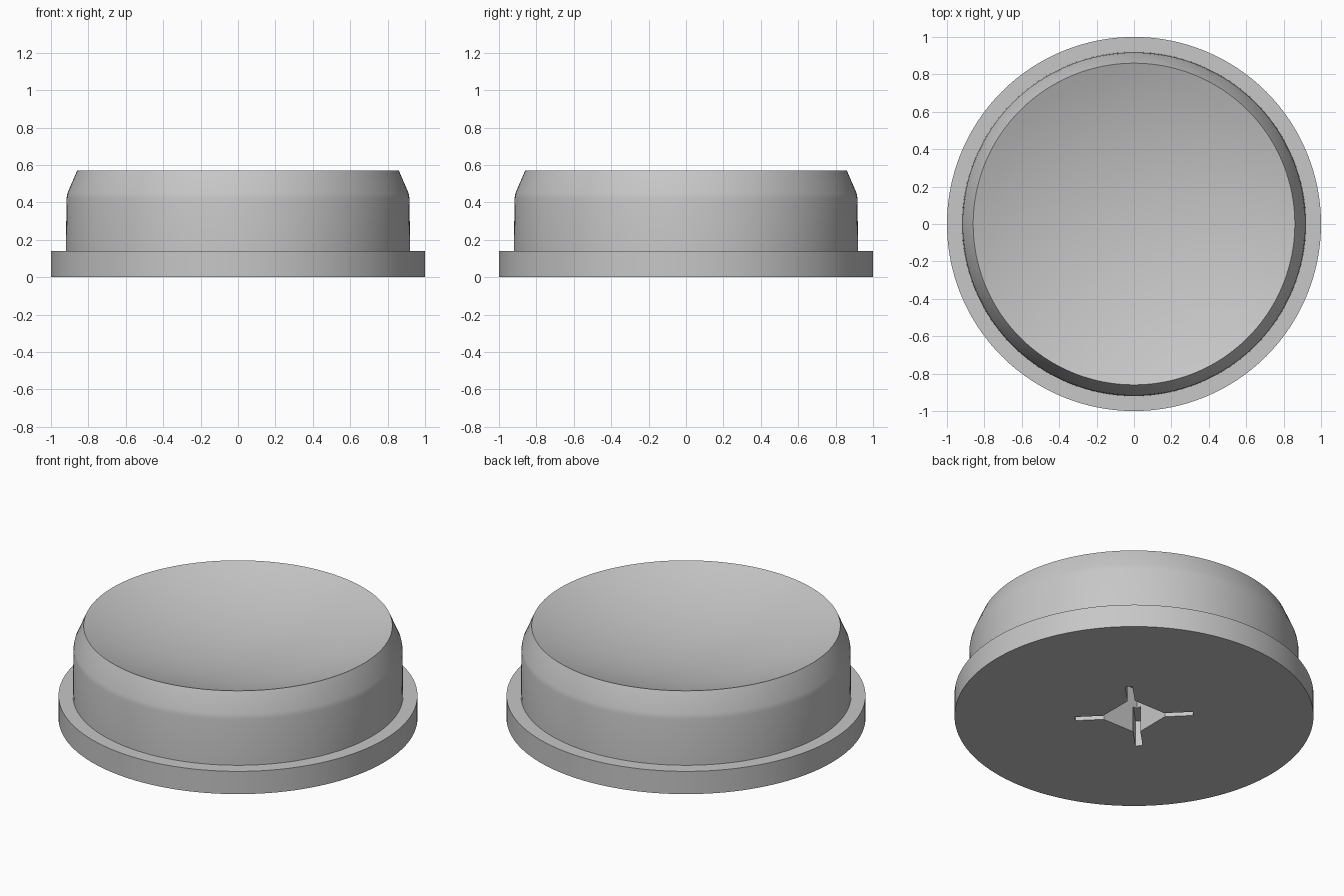
import bpy, bmesh, math
from mathutils import Matrix

if "Cube" in bpy.data.objects:
    bpy.data.objects.remove(bpy.data.objects["Cube"])

grey = bpy.data.materials.new("plain grey")
grey.use_nodes = True
grey.diffuse_color = (0.57, 0.57, 0.57, 1)
grey.node_tree.nodes["Principled BSDF"].inputs["Base Color"].default_value = grey.diffuse_color

RIM, TOP, DISH = 0.86, 0.57, 0.16


def finish(name, bm):
    mesh = bpy.data.meshes.new(name)
    bmesh.ops.recalc_face_normals(bm, faces=bm.faces)
    bm.to_mesh(mesh)
    bm.free()
    mesh.materials.append(grey)
    obj = bpy.data.objects.new(name, mesh)
    bpy.context.collection.objects.link(obj)
    return obj


def lathe(name, profile, segments=128):
    bm = bmesh.new()
    verts = [bm.verts.new((r, 0, z)) for r, z in profile]
    edges = [bm.edges.new(pair) for pair in zip(verts, verts[1:])]
    bmesh.ops.spin(bm, geom=verts + edges, cent=(0, 0, 0), axis=(0, 0, 1),
                   angle=math.tau, steps=segments)
    bmesh.ops.remove_doubles(bm, verts=bm.verts, dist=0.0005)
    return finish(name, bm)


def box_cutter(name, length, width, depth, angle):
    # Box rising from just below the underside to the given depth
    bm = bmesh.new()
    bmesh.ops.create_cube(bm, size=1)
    bm.transform(Matrix.Rotation(angle, 4, "Z")
                 @ Matrix.Translation((0, 0, (depth - 0.1) / 2))
                 @ Matrix.Diagonal((length, width, depth + 0.1, 1)))
    obj = finish(name, bm)
    obj.hide_render = True
    return obj


# Flange, wall, chamfer and dished top as one turned body
bowl = (RIM ** 2 + DISH ** 2) / (2 * DISH)
sweep = math.asin(RIM / bowl)
dish = [(bowl * math.sin(sweep * i / 12),
         TOP - DISH + bowl * (1 - math.cos(sweep * i / 12))) for i in range(12, -1, -1)]
body = lathe("button_body", [(0, 0), (1, 0), (1, 0.14), (0.92, 0.14),
                             (0.917, 0.42), (0.912, 0.45)] + dish)

# Square socket with a diagonal cross of slots in the underside
cutters = [box_cutter("socket_cutter", 0.27, 0.27, 0.28, 0),
           box_cutter("slot_cutter_a", 0.66, 0.04, 0.16, math.pi / 4),
           box_cutter("slot_cutter_b", 0.66, 0.04, 0.16, -math.pi / 4)]
bpy.ops.object.select_all(action="DESELECT")
bpy.context.view_layer.objects.active = body
body.select_set(True)
for cutter in cutters:
    cut = body.modifiers.new("cut", "BOOLEAN")
    cut.operation = "DIFFERENCE"
    cut.solver = "EXACT"
    cut.object = cutter
    bpy.ops.object.modifier_apply(modifier=cut.name)
    bpy.data.objects.remove(cutter)

bpy.ops.object.shade_smooth_by_angle(angle=math.radians(30))
